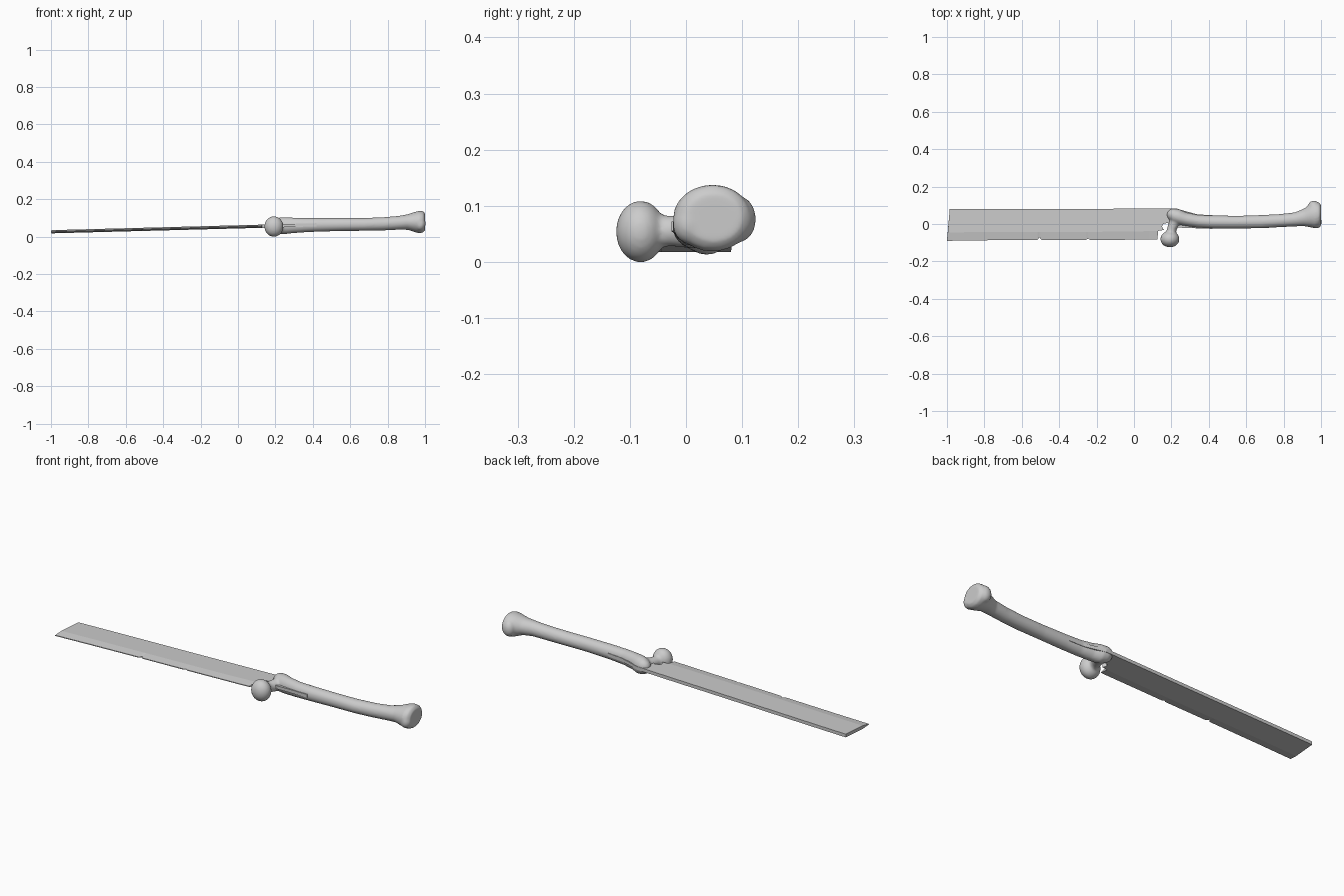
import bpy, bmesh, math
from mathutils import Vector, Matrix

if "Cube" in bpy.data.objects:
    bpy.data.objects.remove(bpy.data.objects["Cube"])


def finish(bm, name):
    bmesh.ops.recalc_face_normals(bm, faces=bm.faces)
    mesh = bpy.data.meshes.new(name)
    bm.to_mesh(mesh)
    bm.free()
    ob = bpy.data.objects.new(name, mesh)
    bpy.context.collection.objects.link(ob)
    bpy.context.view_layer.objects.active = ob
    return ob


def loft(bm, rings):
    """Skin a list of equal-length point loops and cap both ends."""
    loops = [[bm.verts.new(p) for p in r] for r in rings]
    n = len(loops[0])
    for a, b in zip(loops, loops[1:]):
        for i in range(n):
            j = (i + 1) % n
            bm.faces.new((a[i], a[j], b[j], b[i]))
    bm.faces.new(loops[0])
    bm.faces.new(loops[-1])


def ellipse(centre, u, v, n=28):
    c, u, v = Vector(centre), Vector(u), Vector(v)
    return [c + u * math.cos(2 * math.pi * i / n) + v * math.sin(2 * math.pi * i / n)
            for i in range(n)]


def ball(bm, centre, size):
    bmesh.ops.create_uvsphere(bm, u_segments=28, v_segments=16, radius=1,
                              matrix=Matrix.Translation(centre) @ Matrix.Diagonal((*size, 1)))


# Bone handle: shaft, (x, y min, y max, z min, z max)
bm = bmesh.new()
shaft = [(.185, .025, .07, .03, .085), (.21, .005, .082, .018, .1), (.24, -.005, .08, .012, .104),
         (.28, -.012, .062, .017, .102), (.34, -.02, .05, .022, .1), (.42, -.024, .046, .026, .1),
         (.56, -.024, .044, .03, .1), (.68, -.023, .048, .031, .1), (.78, -.017, .053, .033, .104),
         (.86, -.013, .062, .037, .111), (.91, -.012, .083, .036, .12), (.945, -.018, .108, .024, .132),
         (.97, -.024, .118, .018, .138), (.99, -.016, .114, .022, .136), (1.001, .0, .1, .036, .122)]
loft(bm, [ellipse((x, (a + b) / 2, (c + d) / 2), (0, (b - a) / 2, 0), (0, 0, (d - c) / 2))
          for x, a, b, c, d in shaft])
# neck, (x, y, half width, half height)
neck = [(.192, -.085, .036, .038), (.195, -.055, .028, .032), (.202, -.03, .026, .027),
        (.214, 0, .031, .03), (.228, .03, .036, .036)]
loft(bm, [ellipse((x, y, .055), (w, 0, 0), (0, 0, h)) for x, y, w, h in neck])
# ball head, upper knob and end knuckles
ball(bm, (.192, -.081, .054), (.051, .044, .055))
ball(bm, (.215, .05, .062), (.04, .033, .036))
ball(bm, (.962, .092, .076), (.033, .033, .042))
ball(bm, (.975, .006, .068), (.028, .03, .036))
bone = finish(bm, "bone_handle")
rm = bone.modifiers.new("fuse", 'REMESH')
rm.mode = 'VOXEL'
rm.voxel_size = .005
rm.use_smooth_shade = True
sm = bone.modifiers.new("soften", 'SMOOTH')
sm.factor = .5
sm.iterations = 10


# Blade: columns along x (x at edge, x at spine, edge y, bevel y, spine y)
def mid(x):
    return .026 + (x + 1) * .0262


columns = [(-1, -.985, -.09, -.045, .08), (-.8, -.8, -.087, -.043, .081)]
for nx, depth in ((-.505, .014), (-.245, .007)):        # chips in the cutting edge
    columns += [(nx - .012, nx - .012, -.085, -.042, .081),
                (nx, nx, -.085 + depth, -.042, .081),
                (nx + .01, nx + .01, -.085, -.042, .081)]
columns += [(0, 0, -.084, -.04, .082), (.08, .08, -.084, -.038, .082), (.125, .14, -.083, -.036, .082)]


def section(col):
    xe, xs, ye, yb, ysp = col
    xb = xe + (xs - xe) * .3
    t = .0085
    return [(xe, ye, mid(xe) - .002), (xb, yb, mid(xb) - t), (xs, ysp, mid(xs) - t),
            (xs, ysp, mid(xs) + t), (xb, yb, mid(xb) + t), (xe, ye, mid(xe) + .002)]


bm = bmesh.new()
loft(bm, [section(c) for c in columns])
finish(bm, "blade")

# Tang: stepped plate running into the slot of the bone
bm = bmesh.new()
outline = [(.12, -.038), (.16, -.032), (.15, -.015), (.155, 0), (.18, .006), (.2, -.018),
           (.42, -.026), (.42, .047), (.34, .051), (.27, .07), (.23, .082), (.12, .082)]
loft(bm, [[(x, y, mid(x) + s * .0085) for x, y in outline] for s in (-1, 1)])
finish(bm, "tang")
